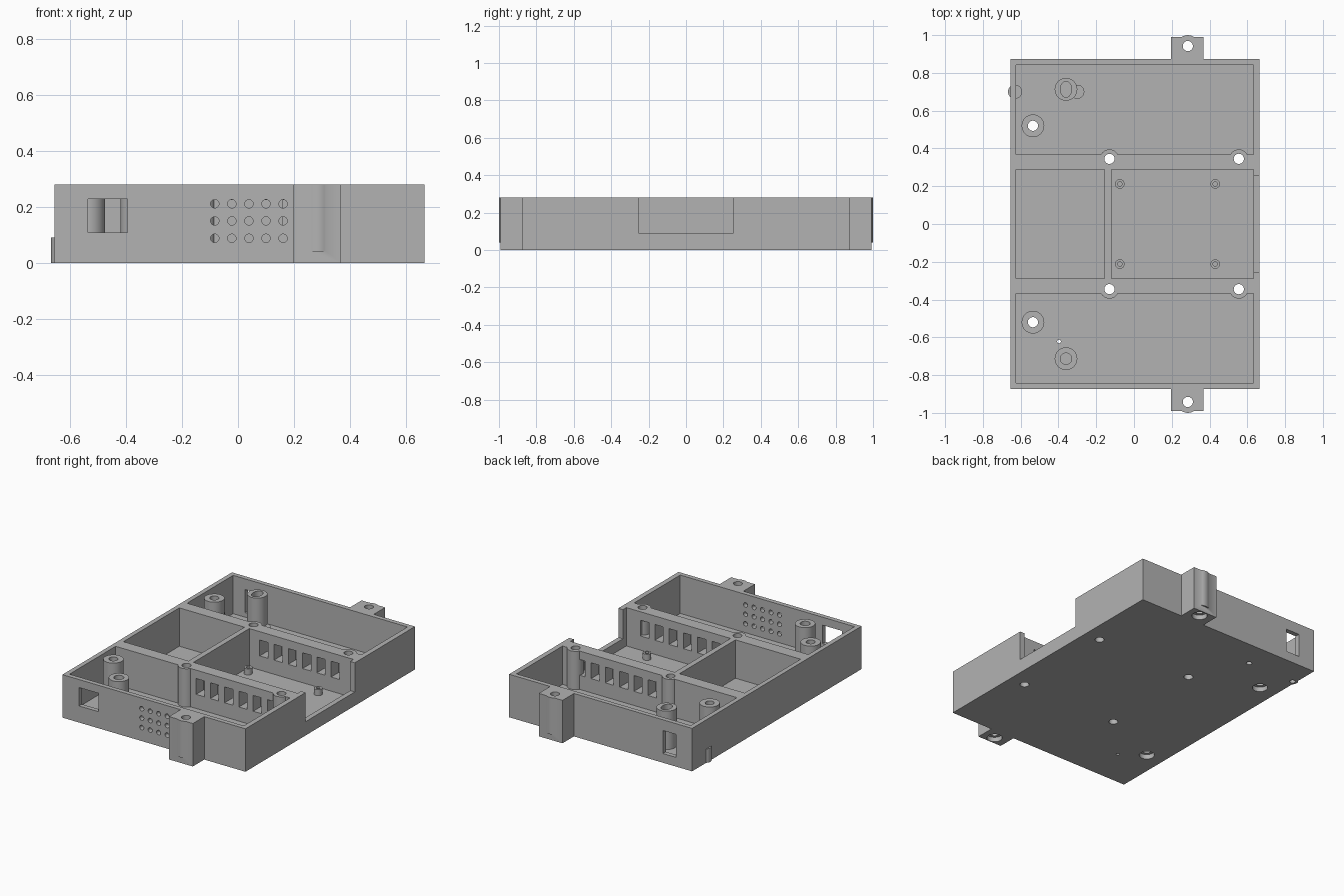
import bpy, bmesh, math
from mathutils import Matrix, Vector

if "Cube" in bpy.data.objects:
    bpy.data.objects.remove(bpy.data.objects["Cube"])

H, FLOOR = 0.28, 0.03
X0, X1, Y = -0.655, 0.665, 0.873

grey = bpy.data.materials.new("plain grey")
grey.diffuse_color = (0.45, 0.45, 0.45, 1)
grey.use_nodes = True
grey.node_tree.nodes["Principled BSDF"].inputs["Base Color"].default_value = grey.diffuse_color


def box(bm, x0, x1, y0, y1, z0, z1):
    m = Matrix.Translation(((x0 + x1) / 2, (y0 + y1) / 2, (z0 + z1) / 2))
    bmesh.ops.create_cube(bm, size=1, matrix=m @ Matrix.Diagonal((x1 - x0, y1 - y0, z1 - z0, 1)))


def rod(bm, x, y, r, z0, z1, stretch=1.0, n=32):
    m = Matrix.Translation((x, y, (z0 + z1) / 2)) @ Matrix.Diagonal((1, stretch, 1, 1))
    bmesh.ops.create_cone(bm, cap_ends=True, segments=n, radius1=r, radius2=r,
                          depth=z1 - z0, matrix=m)


def make(name, bm):
    me = bpy.data.meshes.new(name)
    bm.to_mesh(me)
    bm.free()
    ob = bpy.data.objects.new(name, me)
    bpy.context.collection.objects.link(ob)
    return ob


def combine(target, bm, op):
    """Apply one boolean step and discard the helper."""
    tool = make("helper", bm)
    mod = target.modifiers.new("step", 'BOOLEAN')
    mod.operation, mod.solver, mod.object = op, 'EXACT', tool
    mod.use_self = True
    bpy.context.view_layer.objects.active = target
    bpy.ops.object.modifier_apply(modifier=mod.name)
    bpy.data.objects.remove(tool)


# Outer block
bm = bmesh.new()
box(bm, X0, X1, -Y, Y, 0, H)
tray = make("enclosure_tray", bm)

# Four compartments
bm = bmesh.new()
for s in (-1, 1):
    box(bm, -0.625, 0.632, *sorted((s * 0.368, s * 0.843)), FLOOR, 0.4)
box(bm, -0.625, -0.155, -0.288, 0.288, FLOOR, 0.4)
box(bm, -0.12, 0.632, -0.288, 0.288, FLOOR, 0.4)
combine(tray, bm, 'DIFFERENCE')

# Side notch, wall windows and vent slots
bm = bmesh.new()
box(bm, 0.6, 0.75, -0.253, 0.253, 0.09, 0.4)
box(bm, -0.535, -0.395, -0.95, -0.8, 0.108, 0.228)
box(bm, -0.54, -0.445, 0.8, 0.95, 0.06, 0.21)
for i in range(6):
    x = -0.045 + i * 0.103
    for s in (-1, 1):
        box(bm, x, x + 0.06, *sorted((s * 0.27, s * 0.39)), 0.122, 0.225)
combine(tray, bm, 'DIFFERENCE')

# Round vent holes in the front wall
bm = bmesh.new()
for i in range(5):
    for z in (0.088, 0.15, 0.211):
        m = Matrix.Translation((-0.083 + i * 0.061, -0.86, z)) @ Matrix.Rotation(math.pi / 2, 4, 'X')
        bmesh.ops.create_cone(bm, cap_ends=True, segments=20, radius1=0.015,
                              radius2=0.015, depth=0.1, matrix=m)
combine(tray, bm, 'DIFFERENCE')

# Mounting lugs at both ends
bm = bmesh.new()
for s in (-1, 1):
    box(bm, 0.197, 0.368, *sorted((s * 0.86, s * 0.991)), 0, H)
combine(tray, bm, 'UNION')

# Lug barrels, screw posts, board pegs and short studs
bm = bmesh.new()
for s in (-1, 1):
    rod(bm, 0.285, s * 0.942, 0.058, 0.04, H)
    rod(bm, -0.535, s * 0.52, 0.06, 0.01, H)
    rod(bm, -0.36, s * 0.713, 0.06, 0.01, H)
    for x in (-0.13, 0.555):
        rod(bm, x, s * 0.345, 0.05, 0.01, H)
    for x in (-0.075, 0.43):
        rod(bm, x, s * 0.212, 0.025, 0.01, 0.07)
rod(bm, -0.63, 0.70, 0.037, 0, 0.09)
rod(bm, -0.30, 0.70, 0.037, 0.01, 0.09)
combine(tray, bm, 'UNION')

# Screw holes, counterbores and blind bores
bm = bmesh.new()
for s in (-1, 1):
    for x, y in ((0.285, 0.942), (-0.535, 0.52)):
        rod(bm, x, s * y, 0.027, -0.1, 0.4)
    for x in (-0.13, 0.555):
        rod(bm, x, s * 0.345, 0.027, -0.1, 0.4)
    for x in (-0.075, 0.43):
        rod(bm, x, s * 0.212, 0.012, 0.04, 0.1, n=20)
rod(bm, -0.36, 0.713, 0.03, 0.06, 0.4, stretch=1.4)
rod(bm, -0.36, -0.713, 0.03, 0.06, 0.4)
rod(bm, -0.397, -0.622, 0.01, -0.1, 0.1, n=16)
for x in (-0.635, -0.30):
    rod(bm, x, 0.70, 0.017, -0.1, 0.06, n=20)
combine(tray, bm, 'DIFFERENCE')
bm = bmesh.new()
for s in (-1, 1):
    for x, y in ((0.285, 0.942), (-0.535, 0.52)):
        rod(bm, x, s * y, 0.045, -0.1, 0.03)
combine(tray, bm, 'DIFFERENCE')

# Finish
tray.data.materials.clear()
tray.data.materials.append(grey)
for p in tray.data.polygons:
    p.material_index = 0
bpy.ops.object.select_all(action='DESELECT')
tray.select_set(True)
bpy.context.view_layer.objects.active = tray
bpy.ops.object.shade_smooth_by_angle(angle=math.radians(30))
